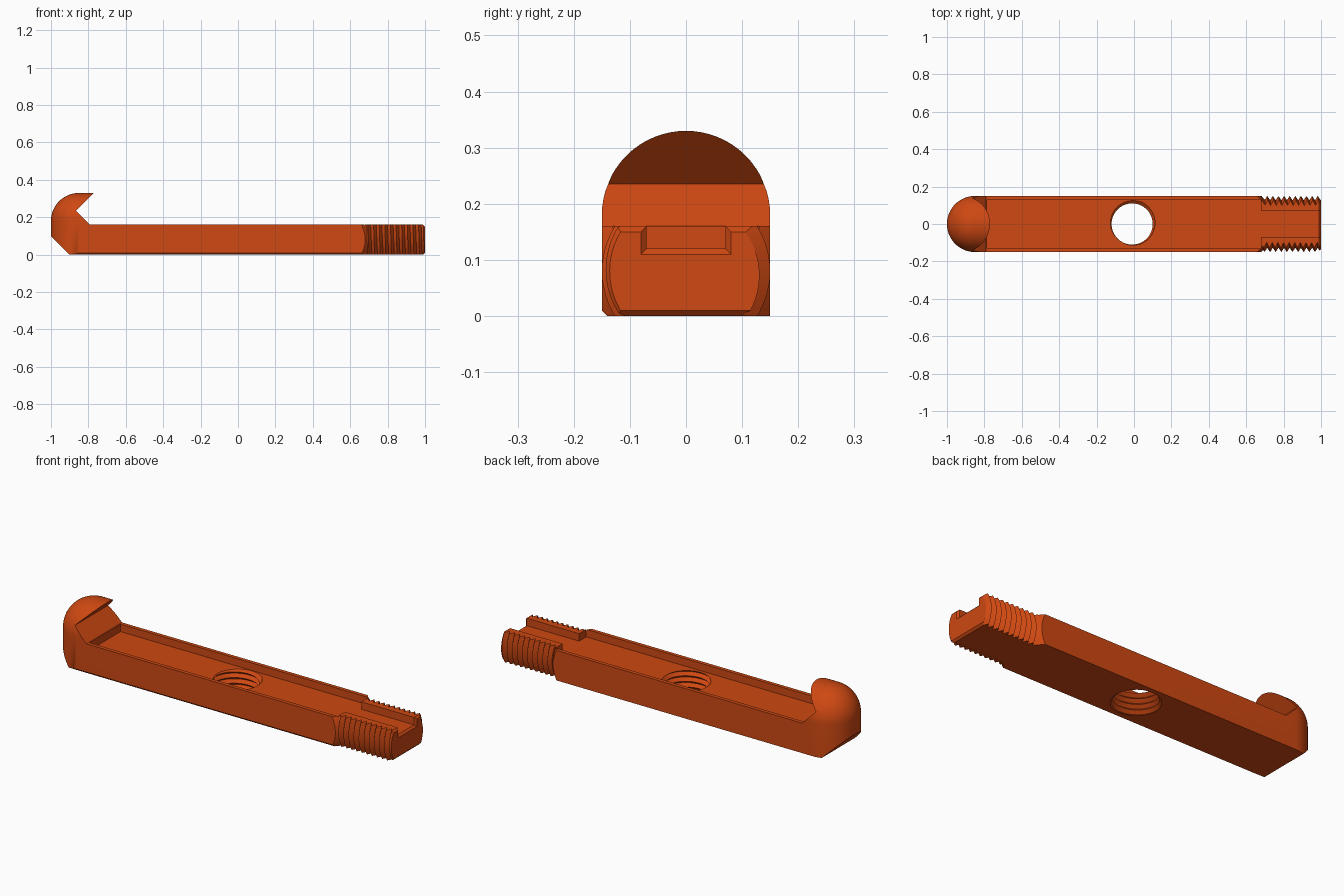
import bpy, bmesh
from math import sin, cos, pi, radians
from mathutils import Matrix

cube = bpy.data.objects.get("Cube")
if cube:
    bpy.data.objects.remove(cube, do_unlink=True)

orange = bpy.data.materials.new("burnt_orange")
orange.use_nodes = True
colour = (0.62, 0.065, 0.006, 1)
orange.diffuse_color = colour
orange.node_tree.nodes["Principled BSDF"].inputs["Base Color"].default_value = colour

HALF = 0.15       # half width of the bar
MID = 0.08        # height of the thread axis
HEAD_X, HEAD_Z = -0.85, 0.18


def finish(bm, name):
    bmesh.ops.recalc_face_normals(bm, faces=bm.faces)
    mesh = bpy.data.meshes.new(name)
    bm.to_mesh(mesh)
    bm.free()
    mesh.materials.append(orange)
    obj = bpy.data.objects.new(name, mesh)
    bpy.context.collection.objects.link(obj)
    return obj


def hull(name, points):
    bm = bmesh.new()
    for p in points:
        bm.verts.new(p)
    res = bmesh.ops.convex_hull(bm, input=bm.verts)
    loose = [v for v in bm.verts if not v.link_faces]
    bmesh.ops.delete(bm, geom=loose, context='VERTS')
    bmesh.ops.dissolve_limit(bm, angle_limit=radians(0.1), verts=bm.verts, edges=bm.edges)
    return finish(bm, name)


def prism(name, outline, half=0.3):
    """Side outline in x and z, extended across the width."""
    return hull(name, [(x, y, z) for x, z in outline for y in (-half, half)])


def turned(name, profile, segs=96):
    """Convex turned shape around the thread axis."""
    return hull(name, [(x, r * cos(2 * pi * k / segs), MID + r * sin(2 * pi * k / segs))
                       for x, r in profile for k in range(segs)])


def screw(name, root, crest, pitch, length, matrix, segs=64):
    """Solid helical thread along z, closed with a fan at each end."""
    bm = bmesh.new()
    rows = 2 * int(length / pitch)
    grid = []
    for i in range(rows + 3):
        r = crest if i % 2 else root
        count = segs if i <= rows else 1
        grid.append([bm.verts.new((r * cos(2 * pi * j / segs), r * sin(2 * pi * j / segs),
                                   pitch * (i / 2 + j / segs))) for j in range(count)])

    def at(i, j):
        return grid[i + 2][0] if j == segs else grid[i][j]

    for i in range(rows):
        for j in range(segs):
            bm.faces.new((at(i, j), at(i, j + 1), at(i + 1, j + 1), at(i + 1, j)))
    for i, shift in ((0, -pitch), (rows, 2 * pitch)):
        centre = bm.verts.new((0, 0, pitch * i / 2 + shift))
        loop = [at(i, j) for j in range(segs + 1)] + [at(i + 1, 0)]
        for a, b in zip(loop, loop[1:] + loop[:1]):
            bm.faces.new((centre, a, b))
    bm.transform(matrix)
    return finish(bm, name)


def combine(target, tool, operation='DIFFERENCE'):
    mod = target.modifiers.new("shape", 'BOOLEAN')
    mod.operation, mod.solver, mod.object = operation, 'EXACT', tool
    bpy.context.view_layer.objects.active = target
    bpy.ops.object.modifier_apply(modifier=mod.name)
    bpy.data.objects.remove(tool, do_unlink=True)


# Bar and domed head as one solid: quarter sphere, straight arch and flat base
pts = []
N = 32
for a in range(N + 1):
    arc = pi * a / N
    pts.append((1, HALF * cos(arc), HEAD_Z + HALF * sin(arc)))
    for b in range(N // 2 + 1):
        lift = pi * b / N
        pts.append((HEAD_X - HALF * sin(arc) * cos(lift), HALF * cos(arc) * cos(lift),
                    HEAD_Z + HALF * sin(lift)))
    y = HALF * cos(arc)
    pts.append((HEAD_X - HALF * sin(arc), y, 0.01 if y < -0.14 else 0))
for x, rise in ((0.99, 0), (1, 0.01)):
    pts += [(x, HALF, rise), (x, -0.14, rise), (x, -HALF, 0.01)]
pts.append((HEAD_X, -0.14, 0))
body = hull("hooked_bar", pts)

# Hook notch, flat top, sloped heel and end bevel
combine(body, prism("notch", [(-0.865, 0.235), (-0.70, 0.40), (1.2, 0.4), (1.2, 0.16), (-0.79, 0.16)]))
combine(body, prism("heel", [(-1.1, 0.2), (-0.8, -0.1), (-1.1, -0.1)]))
combine(body, prism("end_bevel", [(0.97, 0.18), (1.1, 0.18), (1.1, 0.05)]))

# Threaded end: cone shoulder joined to a helical thread, tip chamfered
envelope = turned("shoulder", [(-1.2, 0.45), (0.38, 0.45), (0.71, 0.12)])
combine(envelope, screw("end_thread", 0.127, HALF, 0.03, 0.5,
                        Matrix.Translation((0.6, 0, MID)) @ Matrix.Rotation(pi / 2, 4, 'Y')), 'UNION')
combine(body, envelope, 'INTERSECT')
combine(body, turned("tip_chamfer", [(-1.2, 0.5), (0.636, 0.5), (1.05, 0.086)]), 'INTERSECT')

# Long recess, narrow slot and the flared mouth of the slot
combine(body, prism("recess", [(-0.785, 0.12), (0.68, 0.12), (0.68, 0.2), (-0.785, 0.2)], 0.13))
combine(body, prism("slot", [(0.6, 0.12), (1.1, 0.12), (1.1, 0.2), (0.6, 0.2)], 0.07))
combine(body, hull("slot_mouth", [(x, s * y, z) for x, y, low in ((0.99, 0.07, 0.12), (1.02, 0.1, 0.09))
                                  for s in (-1, 1) for z in (low, 0.2)]))

# Tapped hole through the floor
combine(body, screw("hole_thread", 0.11, 0.128, 0.03, 0.24, Matrix.Translation((-0.01, 0, -0.08))))

bpy.ops.object.select_all(action='DESELECT')
body.select_set(True)
bpy.context.view_layer.objects.active = body
bpy.ops.object.shade_smooth_by_angle(angle=radians(25))
